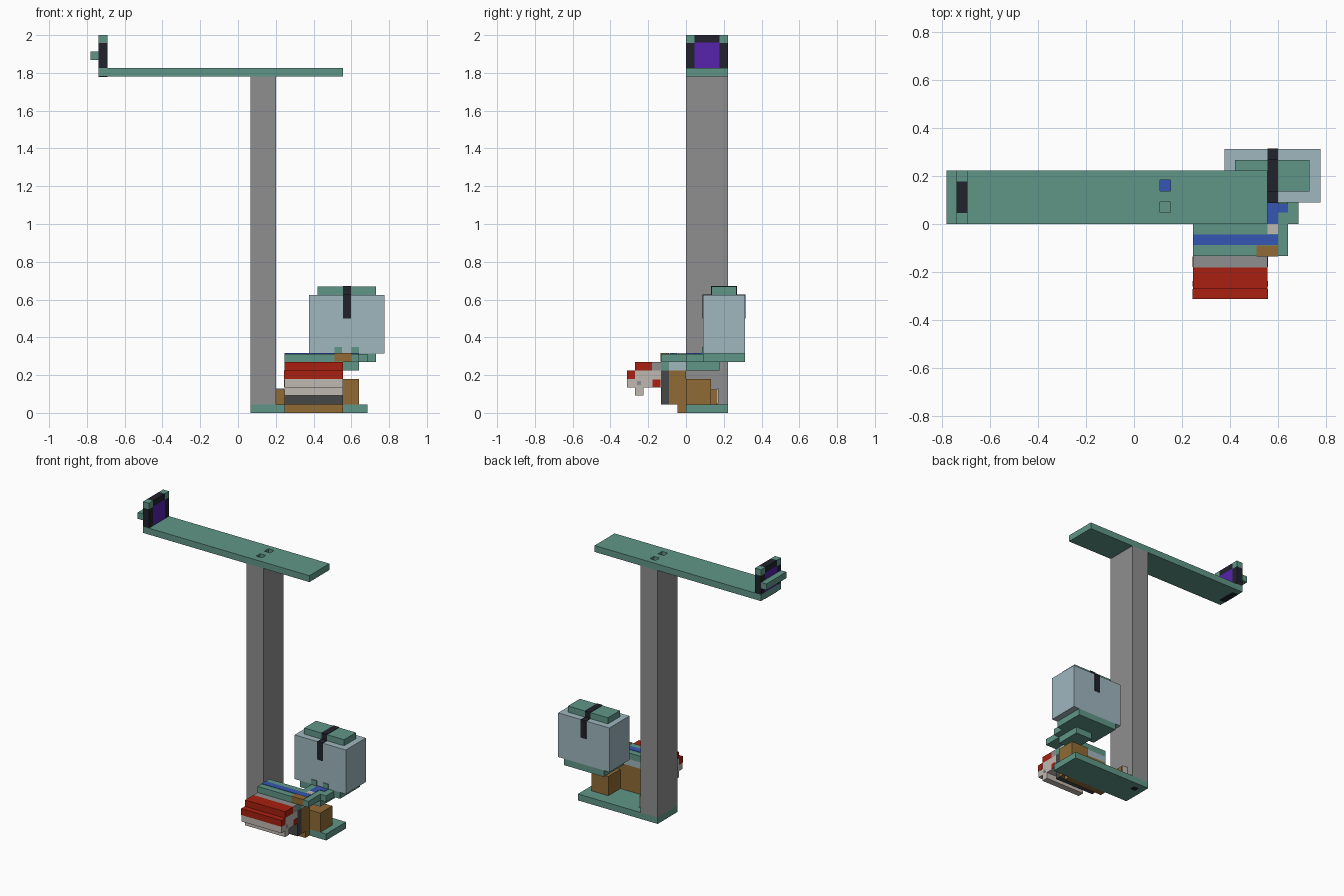
import bpy

cube = bpy.data.objects.get("Cube")
if cube:
    bpy.data.objects.remove(cube, do_unlink=True)


def paint(name, code):
    """Flat material from a hex colour, converted to linear."""
    rgb = [int(code[i:i + 2], 16) / 255 for i in (0, 2, 4)]
    col = [c / 12.92 if c < 0.04045 else ((c + 0.055) / 1.055) ** 2.4 for c in rgb] + [1]
    m = bpy.data.materials.new(name)
    m.use_nodes = True
    m.diffuse_color = col
    m.node_tree.nodes["Principled BSDF"].inputs["Base Color"].default_value = col
    return m


teal = paint("teal", "609687")
grey = paint("grey", "8F8F8F")
dark = paint("dark grey", "464848")
black = paint("black", "21222C")
glass = paint("pale blue", "9FB7BF")
brown = paint("brown", "906B35")
red = paint("red", "A92010")
cream = paint("cream", "C0B8B2")
blue = paint("blue", "3556B5")
purple = paint("purple", "5722AC")


def box(name, mat, x, y, z):
    """Axis-aligned block between the given pairs of limits."""
    bpy.ops.mesh.primitive_cube_add(size=1, location=[sum(r) / 2 for r in (x, y, z)])
    o = bpy.context.object
    o.name = name
    o.scale = [r[1] - r[0] for r in (x, y, z)]
    bpy.ops.object.transform_apply(location=False, rotation=False, scale=True)
    o.data.materials.append(mat)
    return o


D = (0, 0.222)        # depth of the main frame
W = (0.245, 0.555)    # width of the front machine

# Base, column and overhead beam
box("base_plate", teal, (0.065, 0.685), D, (0, 0.045))
box("column", grey, (0.065, 0.2), D, (0.045, 1.78))
beam = box("beam", teal, (-0.738, 0.555), D, (1.78, 1.825))
for side, y, mat in (("front", 0.07, teal), ("back", 0.16, blue)):
    cutter = box(side + "_hole_cutter", teal, (0.108, 0.152), (y - 0.022, y + 0.022), (1.7, 1.9))
    cutter.hide_render = True
    cutter.hide_viewport = True
    cut = beam.modifiers.new(side + "_hole", "BOOLEAN")
    cut.object = cutter
    cut.solver = "EXACT"
    box(side + "_hole_floor", mat, (0.108, 0.152), (y - 0.022, y + 0.022), (1.78, 1.785))
box("base_socket", black, (0.11, 0.15), (0.14, 0.18), (-0.001, 0.002))

# Screen at the far end of the beam
E = (-0.738, -0.692)
box("screen", purple, E, (0.045, 0.177), (1.825, 1.96))
for side, y, yc in (("front", (0, 0.045), (0, 0.045)), ("back", (0.177, 0.222), (0.177, 0.222))):
    box(side + "_screen_post", black, E, y, (1.825, 1.957))
    box(side + "_screen_corner", teal, E, yc, (1.957, 2))
box("screen_top", black, E, (0.045, 0.177), (1.96, 2))
box("screen_rail", teal, (-0.78, -0.738), D, (1.868, 1.912))
box("screen_socket", black, E, (0.045, 0.177), (1.778, 1.782))

# Tank with tray, lid and strap
box("tank", glass, (0.377, 0.775), (0.09, 0.312), (0.315, 0.625))
box("tank_tray", teal, (0.42, 0.73), (0.09, 0.312), (0.27, 0.315))
box("tank_lid", teal, (0.42, 0.73), (0.135, 0.267), (0.625, 0.668))
S = (0.555, 0.598)
box("strap_over_lid", black, S, (0.133, 0.269), (0.625, 0.671))
for side, y, yt in (("front", 0.09, (0.088, 0.135)), ("back", 0.312, (0.267, 0.314))):
    box(side + "_strap", black, S, (y - 0.003, y + 0.003), (0.5, 0.628))
    box(side + "_strap_top", black, S, yt, (0.622, 0.628))
for side, x in (("right", 0.53), ("left", 0.62)):
    box(side + "_tank_stud", teal, (x - 0.02, x + 0.02), (0.084, 0.092), (0.315, 0.35))

# Stepped work surface below the tank
box("worktop", teal, (0.245, 0.64), (-0.133, 0), (0.27, 0.313))
box("worktop_link", teal, (0.51, 0.685), (0, 0.09), (0.27, 0.313))
box("worktop_support", teal, (0.51, 0.64), (0, 0.177), (0.225, 0.27))
box("worktop_stripe", blue, (0.245, 0.6), (-0.088, -0.044), (0.311, 0.316))
box("worktop_pad", brown, (0.51, 0.6), (-0.135, -0.09), (0.272, 0.316))
box("worktop_pale_tile", cream, (0.555, 0.6), (-0.042, 0), (0.311, 0.316))
box("worktop_blue_tile", blue, (0.555, 0.6), (0, 0.09), (0.311, 0.316))
box("worktop_blue_corner", blue, (0.6, 0.64), (0.047, 0.09), (0.311, 0.316))

# Cabinet standing on the base
box("cabinet", brown, W, (-0.09, 0), (0.045, 0.225))
box("cabinet_foot", brown, W, (-0.045, 0), (0, 0.045))
box("cabinet_front", dark, W, (-0.133, -0.09), (0.045, 0.225))
box("cabinet_front_rim", teal, W, (-0.133, -0.09), (0.225, 0.27))
box("cabinet_window", glass, W, (-0.09, 0), (0.225, 0.27))
box("cabinet_side_block", brown, (0.51, 0.64), (0, 0.133), (0.045, 0.18))
box("column_latch", brown, (0.2, 0.245), (0.08, 0.165), (0.045, 0.125))
box("column_latch_edge", cream, (0.2, 0.243), (0.165, 0.172), (0.05, 0.13))

# Red-topped machine in front of the cabinet
box("machine_body", cream, W, (-0.27, -0.133), (0.135, 0.225))
box("machine_lip", cream, W, (-0.312, -0.27), (0.135, 0.18))
box("machine_foot", cream, W, (-0.27, -0.225), (0.092, 0.135))
box("machine_hood", red, W, (-0.27, -0.18), (0.225, 0.27))
box("machine_hood_front", red, W, (-0.312, -0.27), (0.18, 0.225))
box("machine_hinge", grey, W, (-0.18, -0.133), (0.225, 0.27))
for side, x in (("right", W[0]), ("left", W[1])):
    box(side + "_machine_mark", red, (x - 0.002, x + 0.002), (-0.178, -0.135), (0.138, 0.176))
    box(side + "_machine_corner", red, (x - 0.002, x + 0.002), (-0.312, -0.27), (0.18, 0.225))
    box(side + "_machine_bolt", grey, (x - 0.002, x + 0.002), (-0.26, -0.238), (0.147, 0.169))
